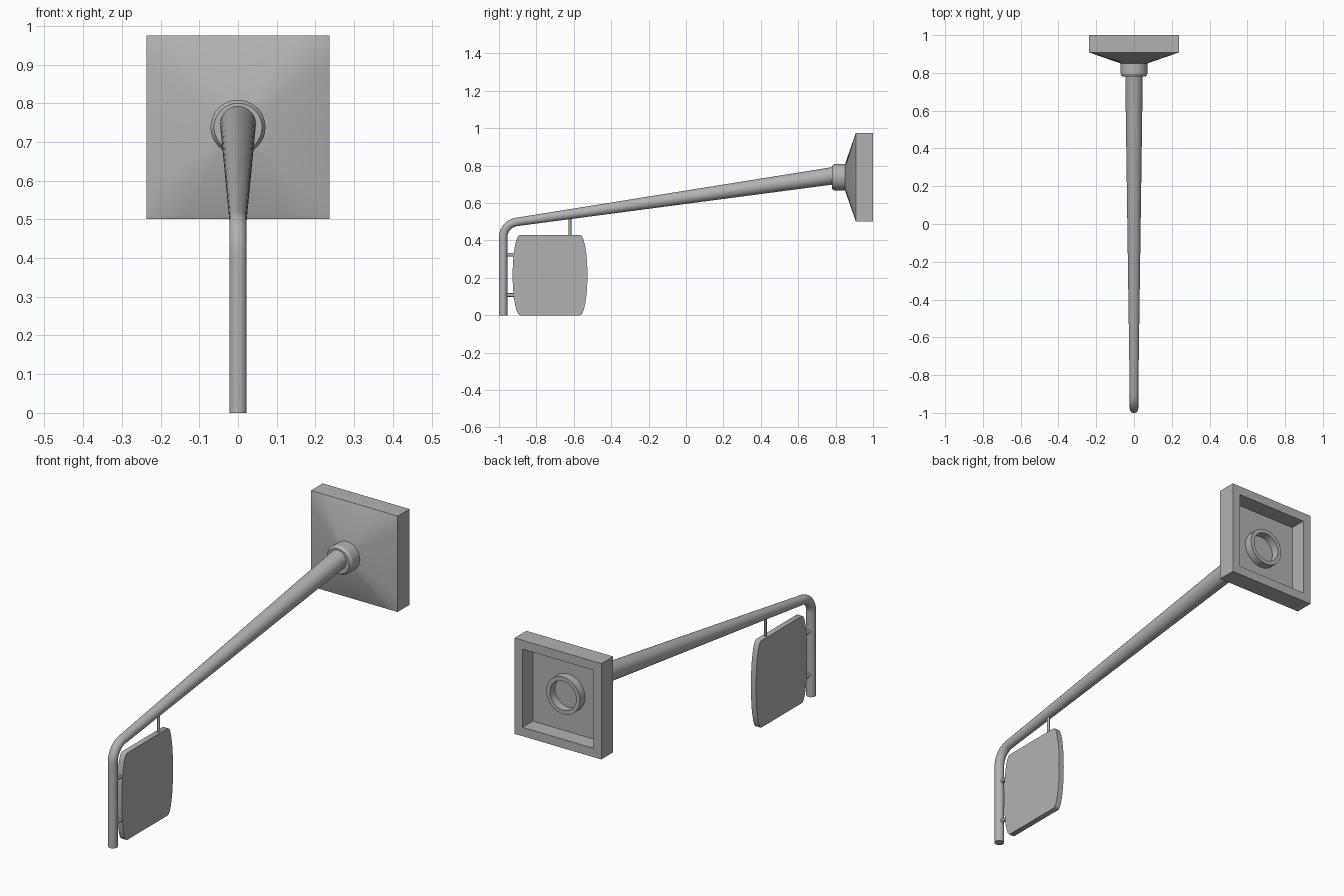
import bpy, bmesh, math
from mathutils import Vector

cube = bpy.data.objects.get("Cube")
if cube:
    bpy.data.objects.remove(cube)

metal = bpy.data.materials.new("grey_metal")
metal.use_nodes = True
GREY = (0.45, 0.45, 0.45, 1)
metal.diffuse_color = GREY
metal.node_tree.nodes["Principled BSDF"].inputs["Base Color"].default_value = GREY
SIDES = 32


def loft(name, rings, angle=30):
    """Skin a list of point rings and cap both ends."""
    bm = bmesh.new()
    loops = [[bm.verts.new(p) for p in ring] for ring in rings]
    for a, b in zip(loops, loops[1:]):
        for i in range(len(a)):
            j = (i + 1) % len(a)
            bm.faces.new((a[i], a[j], b[j], b[i]))
    bm.faces.new(loops[0])
    bm.faces.new(loops[-1])
    bmesh.ops.recalc_face_normals(bm, faces=bm.faces)
    mesh = bpy.data.meshes.new(name)
    bm.to_mesh(mesh)
    bm.free()
    mesh.materials.append(metal)
    obj = bpy.data.objects.new(name, mesh)
    bpy.context.collection.objects.link(obj)
    bpy.ops.object.select_all(action='DESELECT')
    obj.select_set(True)
    bpy.context.view_layer.objects.active = obj
    bpy.ops.object.shade_smooth_by_angle(angle=math.radians(angle))
    return obj


def tube(name, path, radii, sides=SIDES):
    """Round tube along a path in the x = 0 plane."""
    path = [Vector(p) for p in path]
    rings = []
    for k, p in enumerate(path):
        t = (path[min(k + 1, len(path) - 1)] - path[max(k - 1, 0)]).normalized()
        up = t.cross(Vector((1, 0, 0)))
        rings.append([p + radii[k] * (Vector((math.cos(a), 0, 0)) + up * math.sin(a))
                      for a in (math.tau * i / sides for i in range(sides))])
    return loft(name, rings)


def wall_ring(y, r, square=False):
    """Circle or square outline facing along y, around the mount centre."""
    pts = []
    for i in range(SIDES):
        c, s = math.cos(math.tau * i / SIDES), math.sin(math.tau * i / SIDES)
        k = r / max(abs(c), abs(s)) if square else r
        pts.append((k * c, y, 0.738 + k * s))
    return pts


# Wall mount: sloped front, hollow back with a raised socket
loft("wall_mount", [
    wall_ring(0.85, 0.07), wall_ring(0.908, 0.237, True), wall_ring(1, 0.237, True),
    wall_ring(1, 0.193, True), wall_ring(0.92, 0.193, True),
    wall_ring(0.92, 0.092), wall_ring(0.96, 0.092),
    wall_ring(0.96, 0.072), wall_ring(0.92, 0.072)])

# Collar where the arm meets the mount
loft("collar", [wall_ring(0.78, 0.062), wall_ring(0.795, 0.071),
                wall_ring(0.855, 0.071)])

# Tapered arm that bends down into the hanging end
slope = math.radians(8.3)
bend, pole_y, bend_z, thin = 0.085, -0.978, 0.415, 0.0225
path, radii = [(0, pole_y, 0)], [thin]
for i in range(13):
    a = math.pi - (math.pi / 2 - slope) * i / 12
    path.append((0, pole_y + bend + bend * math.cos(a), bend_z + bend * math.sin(a)))
    radii.append(thin)
path.append((0, 0.83, path[-1][2] + (0.83 - path[-1][1]) * math.tan(slope)))
radii.append(0.047)
tube("arm", path, radii)

# Sign plate with bulging ends
outline = []
for side in (1, -1):
    for i in range(17):
        a = math.pi * (i / 16 - 0.5)
        outline.append((side * (0.16 + 0.04 * math.cos(a)), side * 0.215 * math.sin(a)))
loft("sign_plate", [[(x, -0.727 + y, 0.215 + z) for y, z in outline]
                    for x in (-0.014, 0.014)])

# Rods holding the plate
tube("top_hanger", [(0, -0.62, 0.42), (0, -0.62, 0.53)], [0.007] * 2, 12)
for label, z in (("lower", 0.108), ("upper", 0.323)):
    tube(label + "_bracket", [(0, -0.97, z), (0, -0.915, z)], [0.01] * 2, 12)
